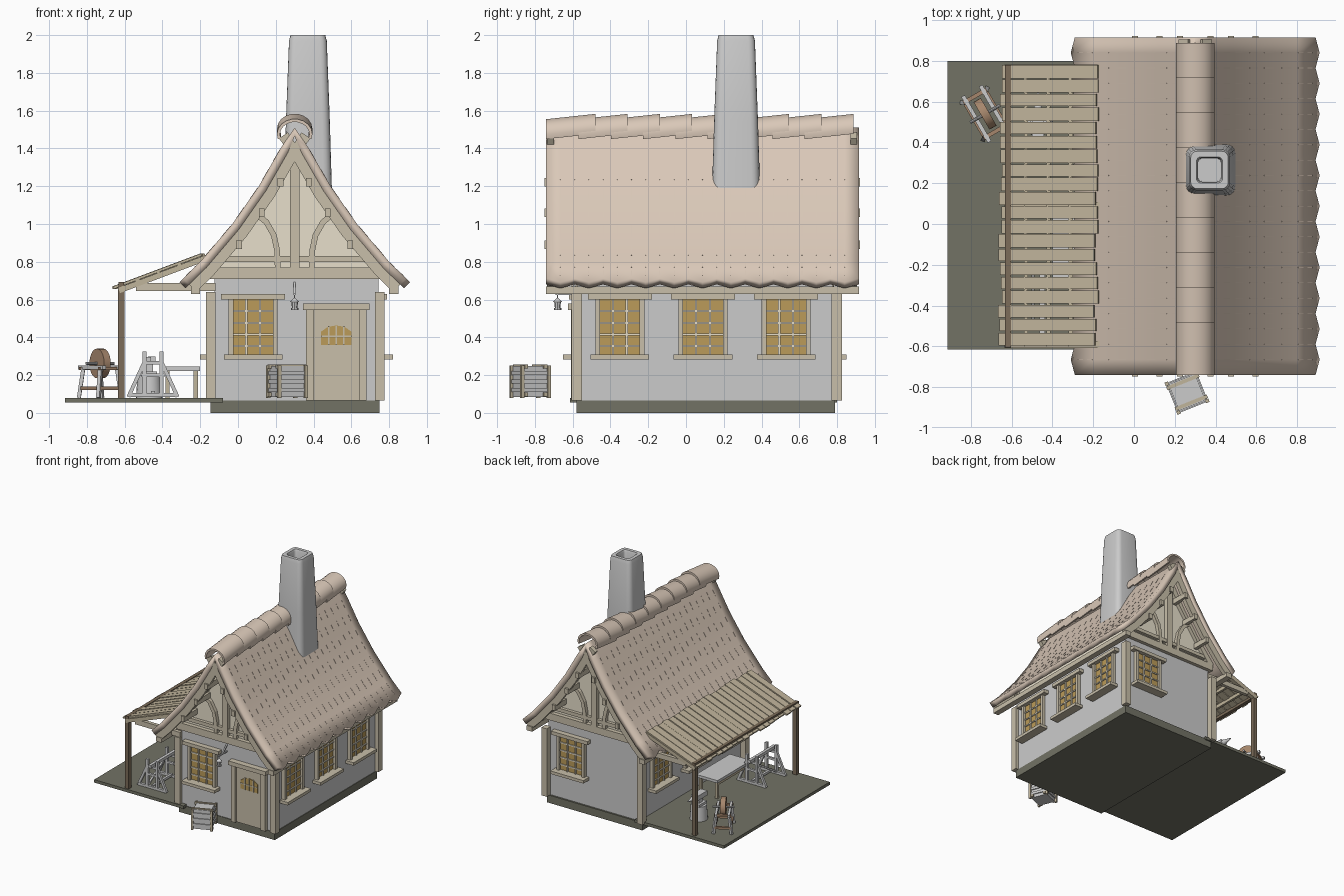
import bpy, bmesh, random
from math import pi, sin, cos, radians
from mathutils import Matrix, Vector

if "Cube" in bpy.data.objects:
    bpy.data.objects.remove(bpy.data.objects["Cube"])

random.seed(4)
I = Matrix()
T = Matrix.Translation


def mat(name, *c):
    m = bpy.data.materials.new(name)
    m.diffuse_color = (*c, 1)
    m.use_nodes = True
    m.node_tree.nodes["Principled BSDF"].inputs["Base Color"].default_value = m.diffuse_color
    return m


ROOF = mat("roof_clay", 0.70, 0.58, 0.48)
TIMBER = mat("timber", 0.58, 0.52, 0.40)
CREAM = mat("plaster", 0.80, 0.74, 0.60)
STONE = mat("dark_stone", 0.17, 0.17, 0.13)
AMBER = mat("amber_glass", 0.50, 0.33, 0.10)
BROWN = mat("dark_wood", 0.20, 0.15, 0.10)
PLANK = mat("plank_wood", 0.53, 0.46, 0.33)
RUST = mat("red_wood", 0.38, 0.24, 0.15)


def finish(name, bm, m=None, smooth=False, fix=True):
    if fix:
        bmesh.ops.recalc_face_normals(bm, faces=bm.faces)
    me = bpy.data.meshes.new(name)
    bm.to_mesh(me)
    bm.free()
    ob = bpy.data.objects.new(name, me)
    bpy.context.collection.objects.link(ob)
    if m:
        me.materials.append(m)
    if smooth:
        bpy.ops.object.select_all(action='DESELECT')
        ob.select_set(True)
        bpy.context.view_layer.objects.active = ob
        bpy.ops.object.shade_smooth_by_angle(angle=radians(35))
    return ob


def boxes(name, lst, m=None, M=I):
    bm = bmesh.new()
    for x0, x1, y0, y1, z0, z1 in lst:
        c = T(((x0 + x1) / 2, (y0 + y1) / 2, (z0 + z1) / 2))
        bmesh.ops.create_cube(bm, size=1, matrix=M @ c @ Matrix.Diagonal((x1 - x0, y1 - y0, z1 - z0, 1)))
    return finish(name, bm, m)


def beams(name, lst, m=None, M=I):
    # square-cut bars from p to q, w wide and h high
    bm = bmesh.new()
    for p, q, w, h in lst:
        p, q = Vector(p), Vector(q)
        r = (q - p).to_track_quat('X', 'Z').to_matrix().to_4x4()
        bmesh.ops.create_cube(bm, size=1, matrix=M @ T((p + q) / 2) @ r @ Matrix.Diagonal(((q - p).length, w, h, 1)))
    return finish(name, bm, m)


def cyl(name, r1, r2, h, M, m=None, n=24):
    bm = bmesh.new()
    bmesh.ops.create_cone(bm, cap_ends=True, segments=n, radius1=r1, radius2=r2, depth=h, matrix=M)
    return finish(name, bm, m, True)


def prism(name, pts, y0, y1, m=None, dz=0, smooth=False):
    # x-z outline extruded along y, optionally rising by dz
    bm = bmesh.new()
    a = [bm.verts.new((x, y0, z)) for x, z in pts]
    b = [bm.verts.new((x, y1, z + dz)) for x, z in pts]
    bm.faces.new(a)
    bm.faces.new(b[::-1])
    for i in range(len(a)):
        j = (i + 1) % len(a)
        bm.faces.new((a[i], a[j], b[j], b[i]))
    return finish(name, bm, m, smooth)


def offset(path, d):
    out = []
    for i, p in enumerate(path):
        t = Vector(path[min(i + 1, len(path) - 1)]) - Vector(path[max(i - 1, 0)])
        t.normalize()
        out.append((p[0] + t.y * d, p[1] - t.x * d))
    return out


def ribbon(name, path, d0, d1, y0, y1, m, **k):
    return prism(name, offset(path, d0) + offset(path, d1)[::-1], y0, y1, m, **k)


# ground: house foundation and workshop slab
boxes("foundation", [(-0.145, 0.75, -0.58, 0.79, 0, 0.065)], STONE)
boxes("workshop_slab", [(-0.915, -0.08, -0.615, 0.80, 0.055, 0.08)], STONE)

# walls, attic and corner posts
boxes("walls", [(-0.125, 0.745, -0.575, 0.775, 0.06, 0.72)])
prism("attic", [(-0.125, 0.71), (0.725, 0.71), (0.725, 0.80), (0.3, 1.40), (-0.125, 0.80)], -0.57, 0.77, CREAM)
boxes("corner_posts", [(x, x + 0.05, y, y + 0.055, 0.065, 0.64) for x in (-0.17, 0.725) for y in (-0.605, 0.77)], TIMBER)

# roof sheet with pointed tile ends along both eaves
half = [(0, 1.51), (0.075, 1.40), (0.19, 1.20), (0.33, 1.0), (0.5, 0.80), (0.59, 0.712)]
prof = [(-d, z) for d, z in half[:0:-1]] + half
bm = bmesh.new()
N = 22
grid = []
for j in range(N + 1):
    e = 0.0 if j % 2 == 0 else 0.02
    row = [(d + (e if i == 10 else -e if i == 0 else 0), z - (e if i in (0, 10) else 0)) for i, (d, z) in enumerate(prof)]
    grid.append([bm.verts.new((0.3 + d, -0.74 + 1.655 * j / N, z)) for d, z in row])
for j in range(N):
    for i in range(10):
        bm.faces.new((grid[j][i], grid[j][i + 1], grid[j + 1][i + 1], grid[j + 1][i]))
roof = finish("roof_tiles", bm, ROOF, True, fix=False)
sol = roof.modifiers.new("thickness", 'SOLIDIFY')
sol.thickness = 0.045
sol.offset = -1

# short seams between tiles
seams = []
for s in (-1, 1):
    for (d0, z0), (d1, z1) in zip(half[1:], half[2:]):
        for k in range(1, N):
            for f in (0.05, 0.55):
                g, y = f + 0.28, -0.74 + 1.655 * k / N
                seams.append(((0.3 + s * (d0 + (d1 - d0) * f), y, z0 + (z1 - z0) * f),
                              (0.3 + s * (d0 + (d1 - d0) * g), y, z0 + (z1 - z0) * g), 0.003, 0.003))
beams("tile_seams", seams, ROOF)

# bargeboards, purlins and eave boards
for s, side in ((-1, "left"), (1, "right")):
    path = [(0.3 + s * d, z) for d, z in half]
    for y, end in ((-0.735, "front"), (0.87, "back")):
        ribbon(f"bargeboard_{end}_{side}", path, s * 0.044, s * 0.10, y, y + 0.035, TIMBER)
    beams(f"purlins_{side}", [((0.3 + s * d, -0.748, z), (0.3 + s * d, 0.922, z), 0.03, 0.045)
                              for d, z in ((0.075, 1.22), (0.175, 1.06), (0.295, 0.89))], TIMBER)
    x = 0.3 + s * 0.525
    boxes(f"eave_board_{side}", [(x - 0.025, x + 0.025, -0.74, 0.915, 0.63, 0.67)], TIMBER)

# ridge caps, each one rising towards the back
arc = [(0.3 + 0.078 * cos(radians(a)), 1.475 + 0.065 * sin(radians(a))) for a in range(-20, 201, 20)]
for k in range(9):
    y = -0.48 + 0.171 * k
    ribbon(f"ridge_cap_{k + 1}", arc, 0.016, 0, y - 0.26, y, ROOF, dz=0.028, smooth=True)

# half-timbering of both gables
for y0, y1, end in ((-0.605, -0.56, "front"), (0.76, 0.805, "back")):
    boxes(f"gable_beams_{end}", [(-0.15, 0.75, y0, y1, 0.71, 0.77), (-0.08, 0.68, y0 + 0.008, y1 - 0.008, 0.80, 0.83),
                                 (0.275, 0.325, y0, y1, 0.77, 1.33)], TIMBER)
    for s in (-1, 1):
        path = [(0.3 + s * d, z) for d, z in ((0.09, 0.77), (0.093, 0.86), (0.11, 0.94), (0.15, 1.01), (0.21, 1.06))]
        ribbon(f"curved_brace_{end}", path, -0.015, 0.015, y0 + 0.005, y1 - 0.005, TIMBER)
        beams(f"gable_rafter_{end}", [((0.3 + s * 0.44, (y0 + y1) / 2, 0.76), (0.3, (y0 + y1) / 2, 1.38), y1 - y0 - 0.01, 0.05)], TIMBER)


# windows: modelled facing -y, then turned to each wall
def window(name, M):
    boxes(name + "_glass", [(-0.11, 0.11, -0.01, 0.02, 0.31, 0.60)], AMBER, M)
    boxes(name + "_bars", [(x - 0.006, x + 0.006, -0.02, 0, 0.31, 0.60) for x in (-0.037, 0.037)] +
          [(-0.11, 0.11, -0.018, 0, z - 0.005, z + 0.005) for z in (0.355, 0.415, 0.475, 0.54)], CREAM, M)
    boxes(name + "_frame", [(-0.13, -0.105, -0.03, 0.01, 0.30, 0.61), (0.105, 0.13, -0.03, 0.01, 0.30, 0.61),
                            (-0.17, 0.17, -0.045, 0.01, 0.60, 0.63), (-0.155, 0.155, -0.075, 0.01, 0.283, 0.308)], TIMBER, M)


R = lambda a: Matrix.Rotation(radians(a), 4, 'Z')
window("front_window", T((0.08, -0.575, 0)))
window("back_window", T((0.52, 0.775, 0)) @ R(180))
for y in (-0.35, 0.09, 0.53):
    window("right_window", T((0.745, y, 0)) @ R(90))
    window("left_window", T((-0.125, y, 0)) @ R(-90))

# door with small arched light
boxes("door", [(0.39, 0.65, -0.59, -0.56, 0.065, 0.55)], TIMBER)
boxes("door_frame", [(0.36, 0.40, -0.61, -0.56, 0.065, 0.55), (0.64, 0.68, -0.61, -0.56, 0.065, 0.55),
                     (0.345, 0.695, -0.625, -0.56, 0.545, 0.58)], TIMBER)
prism("door_light", [(0.44, 0.36), (0.60, 0.36), (0.60, 0.43), (0.565, 0.455), (0.52, 0.463), (0.475, 0.455), (0.44, 0.43)], -0.594, -0.58, AMBER)
boxes("door_light_bars", [(x - 0.004, x + 0.004, -0.598, -0.58, 0.36, 0.46) for x in (0.48, 0.52, 0.56)] +
      [(0.44, 0.60, -0.598, -0.58, 0.402, 0.41)], TIMBER)

# hanging lantern by the door
beams("lantern_bracket", [((0.3, -0.57, 0.63), (0.3, -0.69, 0.63), 0.01, 0.01), ((0.3, -0.57, 0.69), (0.3, -0.64, 0.63), 0.01, 0.01),
                          ((0.3, -0.68, 0.63), (0.3, -0.68, 0.6), 0.005, 0.005)])
cyl("lantern_cap", 0.024, 0.004, 0.02, T((0.3, -0.68, 0.598)), None, 8)
cyl("lantern_body", 0.014, 0.018, 0.035, T((0.3, -0.68, 0.57)), None, 8)
cyl("lantern_base", 0.02, 0.02, 0.008, T((0.3, -0.68, 0.55)), None, 8)

# hollow chimney: rounded square rings
bm = bmesh.new()
rings = []
for z, h in ((1.15, 0.128), (1.55, 0.116), (1.97, 0.10), (2.0, 0.092), (2.0, 0.064), (1.985, 0.058), (1.85, 0.056)):
    c, r = [], h * 0.35
    for k in range(4):
        for a in range(5):
            t = pi / 2 * (k + a / 4)
            sx, sy = ((1, 1), (-1, 1), (-1, -1), (1, -1))[k]
            c.append(bm.verts.new((0.37 + sx * (h - r) + r * cos(t), 0.265 + sy * (h - r) + r * sin(t), z)))
    rings.append(c)
for a, b in zip(rings, rings[1:]):
    for i in range(20):
        bm.faces.new((a[i], a[(i + 1) % 20], b[(i + 1) % 20], b[i]))
bm.faces.new(rings[0])
bm.faces.new(rings[-1])
finish("chimney", bm, None, True)

# lean-to: planks, rafters, posts
planks = []
for k in range(20):
    y, e = -0.565 + 0.069 * k, random.uniform(-0.012, 0.012)
    planks.append(((-0.655 + e, y, 0.662), (-0.185 + e, y, 0.838), random.uniform(0.058, 0.067), 0.014))
beams("lean_to_planks", planks, PLANK)
beams("lean_to_rafters", [((-0.63, y, 0.648), (-0.16, y, 0.824), 0.035, 0.03) for y in (-0.59, 0.09, 0.765)] +
      [((x, -0.6, z), (x, 0.775, z), 0.02, 0.03) for x, z in ((-0.53, 0.69), (-0.42, 0.732), (-0.31, 0.773))], PLANK)
boxes("lean_to_ties", [(-0.54, -0.12, y, y + 0.03, 0.645, 0.688) for y in (-0.605, 0.75)], TIMBER)
boxes("lean_to_posts", [(-0.635, -0.60, y, y + 0.035, 0.075, 0.67) for y in (-0.605, 0.745)] +
      [(-0.632, -0.603, -0.605, 0.78, 0.65, 0.692)], BROWN)

# grindstone on a splayed stand
G = T((-0.73, 0.54, 0)) @ R(-60)
beams("grindstone_stand", [((-0.13, y, 0.24), (0.13, y, 0.24), 0.02, 0.022) for y in (-0.05, 0.05)] +
      [((x * 1.15, y * 1.4, 0.08), (x, y, 0.24), 0.02, 0.02) for x in (-0.09, 0.09) for y in (-0.05, 0.05)])
bpy.context.collection.objects["grindstone_stand"].matrix_world = G
beams("grindstone_braces", [((x, -0.065, z), (x, 0.065, z), 0.02, 0.018) for x, z in ((-0.1, 0.13), (0.1, 0.13), (-0.1, 0.235), (0.1, 0.235))] +
      [((-0.1, y, 0.13), (0.1, y, 0.13), 0.018, 0.018) for y in (-0.06, 0.06)], RUST, G)
X90 = Matrix.Rotation(pi / 2, 4, 'X')
cyl("grindstone_wheel", 0.078, 0.078, 0.04, G @ T((0, 0, 0.262)) @ X90, RUST, 28)
cyl("grindstone_axle", 0.008, 0.008, 0.17, G @ T((0, 0, 0.262)) @ X90, None, 10)

# anvil on a stump
cyl("anvil_stump", 0.07, 0.062, 0.12, T((-0.47, 0.5, 0.14)), None, 20)
boxes("anvil", [(-0.51, -0.43, 0.45, 0.55, 0.20, 0.22), (-0.49, -0.45, 0.475, 0.525, 0.22, 0.26),
                (-0.50, -0.44, 0.43, 0.56, 0.255, 0.295)])
cyl("anvil_horn", 0.024, 0.004, 0.09, T((-0.47, 0.60, 0.275)) @ Matrix.Rotation(-pi / 2, 4, 'X'), None, 12)

# work table against the wall
boxes("table_top", [(-0.40, -0.20, -0.30, 0.15, 0.222, 0.245)])
boxes("table_legs", [(x, x + 0.022, y, y + 0.022, 0.08, 0.222) for x in (-0.385, -0.235) for y in (-0.28, 0.11)] +
      [(x, x + 0.015, -0.28, 0.13, 0.19, 0.222) for x in (-0.382, -0.232)], PLANK)

# trestle rack: two A-frames joined by rails
rack = []
for y in (-0.50, -0.24):
    for s in (-1, 1):
        rack += [((-0.45 + s * 0.13, y, 0.085), (-0.45 + s * 0.045, y, 0.27), 0.02, 0.02),
                 ((-0.45 + s * 0.045, y, 0.09), (-0.45 + s * 0.045, y, 0.325), 0.022, 0.022)]
    rack += [((-0.58, y, 0.095), (-0.32, y, 0.095), 0.022, 0.02), ((-0.51, y, 0.20), (-0.39, y, 0.20), 0.018, 0.018),
             ((-0.50, y, 0.265), (-0.40, y, 0.265), 0.018, 0.018)]
rack += [((-0.45, -0.54, 0.285), (-0.45, -0.20, 0.285), 0.025, 0.025), ((-0.45, -0.50, 0.105), (-0.45, -0.24, 0.105), 0.02, 0.02),
         ((-0.495, -0.50, 0.1), (-0.495, -0.24, 0.26), 0.015, 0.015)]
beams("trestle_rack", rack)

# crate by the door
C = T((0.26, -0.825, 0)) @ R(22)
boxes("crate_body", [(-0.07, 0.07, -0.07, 0.07, 0.085, 0.248)], None, C)
e = (-0.076, 0.076)
boxes("crate_battens", [(-0.085, 0.085, y - 0.009, y + 0.009, z - 0.01, z + 0.01) for y in (-0.055, 0.055) for z in (0.098, 0.245)] +
      [(x - 0.009, x + 0.009, y - 0.009, y + 0.009, 0.08, 0.25) for x in e for y in e], PLANK, C)
boxes("crate_slats", [(x - 0.004, x + 0.004, -0.07, 0.07, z, z + 0.022) for x in e for z in (0.11, 0.155, 0.20)] +
      [(-0.07, 0.07, y - 0.004, y + 0.004, z, z + 0.022) for y in e for z in (0.11, 0.155, 0.20)], None, C)
